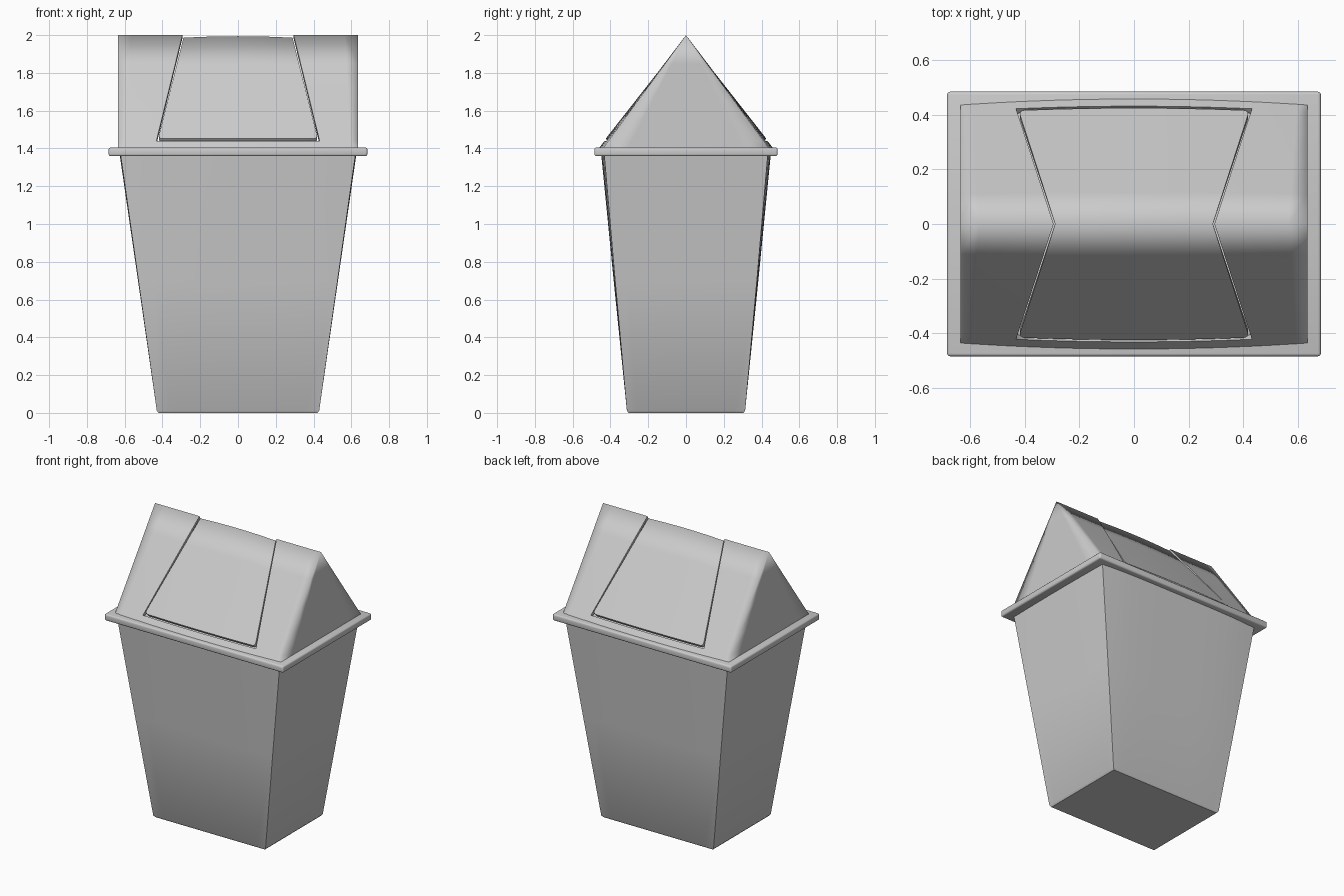
import bpy, bmesh

cube = bpy.data.objects.get("Cube")
if cube:
    bpy.data.objects.remove(cube)

grey = bpy.data.materials.new("grey_plastic")
grey.use_nodes = True
colour = (0.6, 0.6, 0.6, 1)
grey.diffuse_color = colour
grey.node_tree.nodes["Principled BSDF"].inputs["Base Color"].default_value = colour

LID_X, LID_Y, LID_BASE, TOP = 0.635, 0.44, 1.4, 2.0
HOLE_T = 0.935   # lower end of the flap opening, 0 = ridge, 1 = lid base


def finish(bm, name):
    bmesh.ops.remove_doubles(bm, verts=bm.verts, dist=0.0005)
    bmesh.ops.recalc_face_normals(bm, faces=bm.faces)
    for f in bm.faces:
        f.smooth = True
    mesh = bpy.data.meshes.new(name)
    bm.to_mesh(mesh)
    bm.free()
    mesh.materials.append(grey)
    obj = bpy.data.objects.new(name, mesh)
    bpy.context.collection.objects.link(obj)
    return obj


def grid(bm, rows):
    """Skin a list of equally long rows of points with quads."""
    rows = [[bm.verts.new(p) for p in row] for row in rows]
    for a, b in zip(rows, rows[1:]):
        for i in range(len(a) - 1):
            bm.faces.new((a[i], a[i + 1], b[i + 1], b[i]))


def skirt(bm, edges):
    """Turn an open border inward with a crisp edge."""
    for e in edges:
        e.smooth = False
    new = bmesh.ops.extrude_edge_only(bm, edges=edges)["geom"]
    for v in new:
        if isinstance(v, bmesh.types.BMVert):
            v.co.y *= 0.96
            v.co.z -= 0.02


def slope(x, t, side):
    """Point on the gently bowed roof."""
    bow = 0.022 * (1 - (x / LID_X) ** 2)
    return (x, side * t * (LID_Y + bow), TOP - t * (TOP - LID_BASE))


def half_width(t):
    return 0.295 + 0.147 * t


# Tapered bin body with slightly bowed walls
def ring(hx, hy, bow, z, n=12):
    pts = []
    for i in range(n):
        s = 2 * i / n - 1
        pts.append((s * hx, -hy - bow * (1 - s ** 4), z))
    for i in range(n):
        s = 2 * i / n - 1
        pts.append((hx + bow * 0.3 * (1 - s * s), s * hy, z))
    pts += [(-x, -y, z) for x, y, z in pts]
    return pts + pts[:1]


bm = bmesh.new()
rings = [ring(0.42, 0.305, 0, 0), ring(0.43, 0.313, 0, 0.012),
         ring(0.527, 0.375, 0.008, 0.7), ring(0.622, 0.433, 0.016, 1.37)]
grid(bm, rings)
bm.faces.new([bm.verts.new(p) for p in rings[0][:-1]])
bmesh.ops.remove_doubles(bm, verts=bm.verts, dist=0.0005)
for e in bm.edges:
    if len(e.link_faces) == 2 and e.calc_face_angle() > 0.6:
        e.smooth = False
finish(bm, "bin_body")

# Rounded rim
bm = bmesh.new()
bmesh.ops.create_cube(bm, size=1)
for v in bm.verts:
    v.co = (v.co.x * 1.37, v.co.y * 0.97, 1.382 + v.co.z * 0.046)
bmesh.ops.bevel(bm, geom=bm.edges[:], offset=0.011, segments=3, profile=0.5,
                affect='EDGES')
finish(bm, "rim")

# Peaked lid with an opening across the ridge
bm = bmesh.new()
levels = (0, 0.25, 0.5, 0.75, HOLE_T, 1)
steps = (0, 0.3, 0.6, 0.8, 1)
for side in (-1, 1):
    for end in (-1, 1):
        rows = []
        for t in levels:
            w = half_width(min(t, HOLE_T))
            rows.append([slope(end * (w + (LID_X - w) * u), t, side) for u in steps])
        grid(bm, rows)
    w = half_width(HOLE_T)
    grid(bm, [[slope(w * i / 6, t, side) for i in range(-6, 7)] for t in (HOLE_T, 1)])
for end in (-1, 1):
    grid(bm, [[slope(end * LID_X, t, 1 if s > 0 else -1) if abs(s) == 1 else
               (end * LID_X, s * t * LID_Y, TOP - t * (TOP - LID_BASE))
               for s in (-1, -0.7, 0, 0.7, 1)] for t in levels])
bmesh.ops.remove_doubles(bm, verts=bm.verts, dist=0.0005)
bmesh.ops.dissolve_degenerate(bm, dist=0.0005, edges=bm.edges)
skirt(bm, [e for e in bm.edges if e.is_boundary
           and max(v.co.z for v in e.verts) > LID_BASE + 0.01])
finish(bm, "lid")

# Swing flap filling the opening, with rounded lower corners
bm = bmesh.new()
FLAP_T, R = 0.912, 0.035
levels = [0, 0.25, 0.5, 0.75] + [FLAP_T - R * k for k in (1, 0.6, 0.3, 0.1, 0)]
for side in (-1, 1):
    rows = []
    for t in levels:
        d = max(0, R - (FLAP_T - t))
        w = half_width(t) - 0.006 - (R - (R * R - d * d) ** 0.5) * 0.6
        row = []
        for i in range(-6, 7):
            x, y, z = slope(w * i / 6, t, side)
            drop = (1 - t) * (0.006 + 0.008 * (i / 6) ** 2)
            row.append((x, y + side * 0.004 * t, z - drop))
        rows.append(row)
    grid(bm, rows)
bmesh.ops.remove_doubles(bm, verts=bm.verts, dist=0.0005)
skirt(bm, [e for e in bm.edges if e.is_boundary])
finish(bm, "swing_flap")
